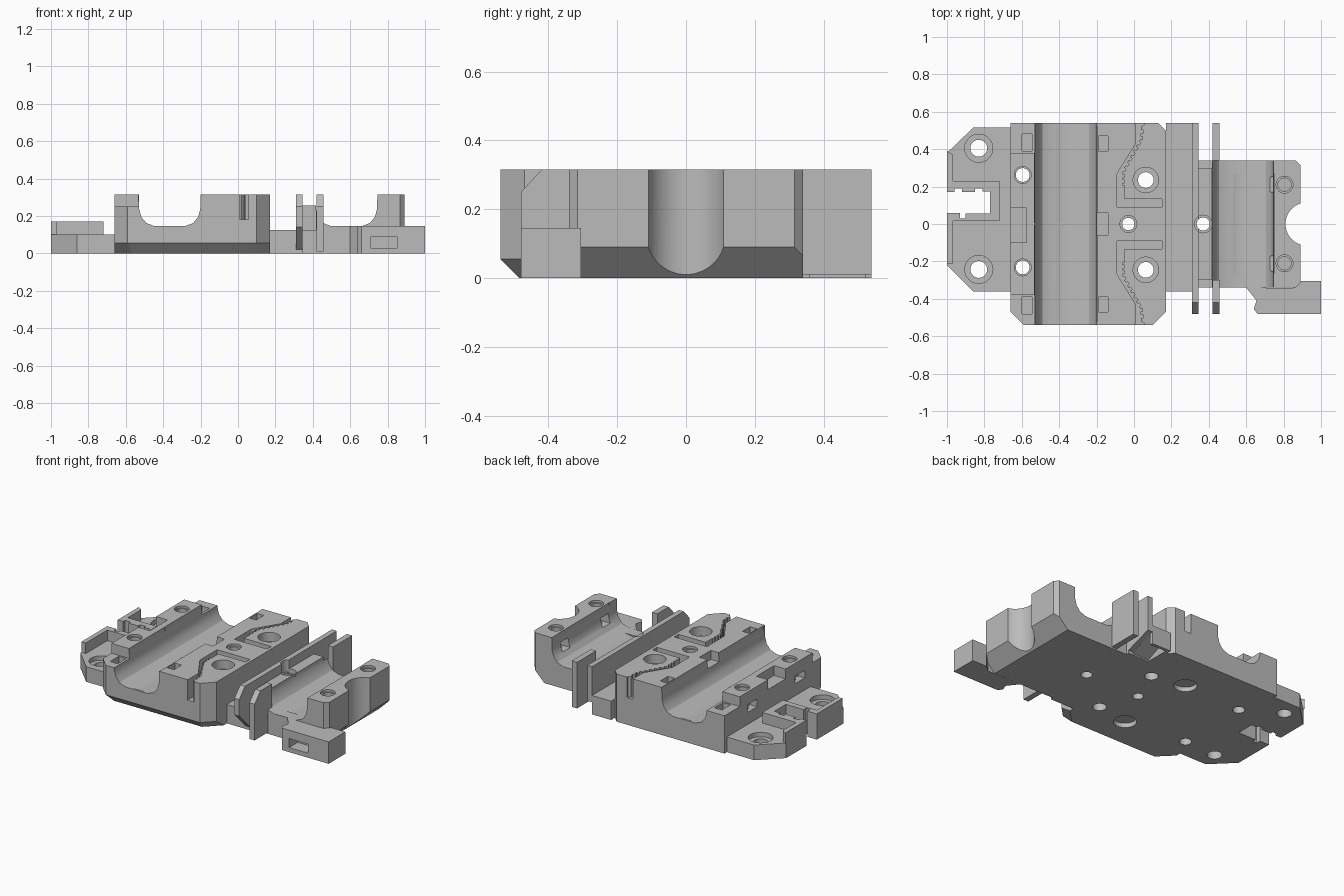
import bpy, bmesh, math
from mathutils import Vector

old = bpy.data.objects.get("Cube")
if old:
    bpy.data.objects.remove(old, do_unlink=True)

grey = bpy.data.materials.new("plain grey")
grey.use_nodes = True
grey.diffuse_color = (0.5, 0.5, 0.5, 1)
grey.node_tree.nodes["Principled BSDF"].inputs["Base Color"].default_value = (0.5, 0.5, 0.5, 1)


def prism(name, pts, lo, hi, axis="z"):
    """Extrude a closed outline along one axis."""
    place = {"z": lambda p: (p[0], p[1], lo), "y": lambda p: (p[0], lo, p[1]),
             "x": lambda p: (lo, p[0], p[1])}[axis]
    bm = bmesh.new()
    face = bm.faces.new([bm.verts.new(place(p)) for p in pts])
    ext = bmesh.ops.extrude_face_region(bm, geom=[face])
    step = Vector([(hi - lo) * (axis == a) for a in "xyz"])
    moved = [g for g in ext["geom"] if isinstance(g, bmesh.types.BMVert)]
    bmesh.ops.translate(bm, verts=moved, vec=step)
    bmesh.ops.recalc_face_normals(bm, faces=bm.faces)
    mesh = bpy.data.meshes.new(name)
    bm.to_mesh(mesh)
    bm.free()
    mesh.materials.append(grey)
    obj = bpy.data.objects.new(name, mesh)
    bpy.context.collection.objects.link(obj)
    return obj


def box(name, x0, x1, y0, y1, z0, z1):
    return prism(name, [(x0, y0), (x1, y0), (x1, y1), (x0, y1)], z0, z1)


def rod(a, b, r, lo, hi, axis="z", n=40):
    turn = 2 * math.pi / n
    return prism("cutter", [(a + r * math.cos(i * turn), b + r * math.sin(i * turn))
                            for i in range(n)], lo, hi, axis)


def cut(obj, *cutters):
    """Subtract the cutters, apply the result and remove them."""
    for c in cutters:
        c.hide_render = True
        mod = obj.modifiers.new("cut", "BOOLEAN")
        mod.operation, mod.solver, mod.object = "DIFFERENCE", "EXACT", c
    deps = bpy.context.evaluated_depsgraph_get()
    mesh = bpy.data.meshes.new_from_object(obj.evaluated_get(deps))
    obj.modifiers.clear()
    obj.data = mesh
    for c in cutters:
        bpy.data.objects.remove(c, do_unlink=True)


def hole(x, y, r, top, wide, depth, bottom=-0.1):
    """Hole with a counterbore below the given top."""
    return [rod(x, y, r, bottom, 0.5), rod(x, y, wide, top - depth, 0.5)]


def trough(cx):
    """Outline of a bearing channel with a flat bottom."""
    half = [(0.08, 0.145), (0.125, 0.162), (0.152, 0.195), (0.163, 0.235), (0.166, 0.34)]
    return [(cx - x, z) for x, z in reversed(half)] + [(cx + x, z) for x, z in half]


# Main carriage body with a chamfered front underside
body = prism("carriage_body", [(-0.66, 0.54), (-0.66, -0.47), (-0.59, -0.54), (0.10, -0.54),
                               (0.17, -0.47), (0.17, 0.50), (0.13, 0.54)], 0, 0.315)
bm = bmesh.new()
bm.from_mesh(body.data)
low = [e for e in bm.edges if all(v.co.z < 0.01 and v.co.y < -0.4 for v in e.verts)]
bmesh.ops.bevel(bm, geom=low, offset=0.055, segments=1, affect="EDGES")
bm.to_mesh(body.data)
bm.free()

cx = -0.365
cut(body, prism("cutter", trough(cx), -0.6, 0.6, "y"))
cut(body, rod(cx, 0.305, 0.168, 0.006, 0.525, "y", 64),
    rod(cx, 0.305, 0.168, -0.525, -0.006, "y", 64))

# Toothed belt grooves, low ledge ends, tie pockets and nut slots
teeth = []
track = [Vector(p) for p in ((-0.05, 0.19), (-0.05, 0.28), (0.045, 0.45), (0.05, 0.52))]
for a, b in zip(track, track[1:]):
    d = (b - a).normalized()
    out = Vector((-d.y, d.x)) * 0.012
    n = max(1, round((b - a).length / 0.03))
    for i in range(n):
        p, q = a.lerp(b, i / n), a.lerp(b, (i + 0.5) / n)
        teeth += [p, q, q + out, a.lerp(b, (i + 0.98) / n) + out]
groove = [(0.01, 0.56), (0.01, 0.43), (-0.09, 0.27), (-0.09, 0.09), (0.15, 0.09),
          (0.15, 0.135), (-0.05, 0.135)] + [tuple(p) for p in teeth] + [(0.055, 0.53), (0.055, 0.56)]

for s in (1, -1):
    def span(a, b):
        return sorted((s * a, s * b))
    cut(body, prism("cutter", [(x, s * y) for x, y in groove], 0.18, 0.4))
    cut(body, box("cutter", -0.7, -0.528, *span(0.38, 0.6), 0.25, 0.4))
    cut(body, box("cutter", -0.60, -0.545, *span(0.39, 0.48), 0.15, 0.4),
        box("cutter", -0.19, -0.14, *span(0.39, 0.47), 0.15, 0.4),
        box("cutter", -0.7, -0.61, *span(0.20, 0.30), 0.18, 0.23))
    cut(body, *hole(0.063, s * 0.24 - 0.005, 0.042, 0.315, 0.068, 0.06))
    cut(body, *hole(-0.595, s * 0.247 + 0.015, 0.037, 0.315, 0.045, 0.015))
    cut(body, rod(-0.165, s * 0.28, 0.07, -0.1, 0.03))
cut(body, *hole(-0.03, 0, 0.033, 0.315, 0.045, 0.015))
cut(body, box("cutter", -0.25, -0.14, -0.06, 0.06, 0.255, 0.4),
    box("cutter", -0.7, -0.575, -0.10, 0.085, 0.25, 0.4))

# Left mounting plate with belt holder
plate = prism("left_plate", [(-0.66, 0.515), (-0.86, 0.515), (-1, 0.38), (-1, -0.22),
                             (-0.86, -0.36), (-0.66, -0.36)], 0, 0.10)
slot = [(-1.1, 0.06), (-0.93, 0.06), (-0.93, 0.03), (-0.90, 0.03), (-0.90, 0.055), (-0.77, 0.055),
        (-0.77, 0.175), (-0.81, 0.175), (-0.81, 0.19), (-0.85, 0.19), (-0.85, 0.17),
        (-0.92, 0.17), (-0.92, 0.19), (-0.96, 0.19), (-0.96, 0.17), (-1.1, 0.17)]
cut(plate, prism("cutter", slot, -0.1, 0.5))
for y in (0.405, -0.243):
    cut(plate, *hole(-0.83, y, 0.045, 0.10, 0.075, 0.03))
holder = prism("belt_holder", [(-1, 0.39), (-1, -0.21), (-0.968, -0.21), (-0.968, 0.015),
                               (-0.72, 0.015), (-0.72, 0.23), (-0.968, 0.23), (-0.968, 0.37)],
               0.10, 0.17)
cut(holder, prism("cutter", slot, -0.1, 0.5))

# Low bridge between the body and the right carrier, hollowed under its back end
bridge = prism("bridge", [(0.17, -0.36), (0.345, -0.36), (0.345, 0.36), (0.31, 0.36),
                          (0.31, 0.54), (0.17, 0.54)], 0, 0.125)
cut(bridge, prism("cutter", [(0.36, -0.1), (0.52, -0.1), (0.52, 0.08), (0.36, 0.01)],
                  0.19, 0.4, "x"))
cut(bridge, *hole(0.37, 0, 0.035, 0.255, 0.047, 0.03))

# Thin upright fins
fin_front = [(-0.48, 0.25), (-0.42, 0.315)]
long_fin = prism("long_fin", [(-0.36, 0.02), (-0.48, 0.14)] + fin_front
                 + [(0.54, 0.315), (0.54, 0.08), (0.36, 0.02)], 0.31, 0.345, "x")
cut(long_fin, *hole(0.37, 0, 0.035, 0.315, 0.047, 0.08))
prism("front_fin", [(-0.30, 0.01), (-0.48, 0.01)] + fin_front + [(-0.30, 0.315)], 0.42, 0.458, "x")
prism("back_fin", [(0.34, 0.01), (0.54, 0.01), (0.54, 0.315), (0.34, 0.315)], 0.42, 0.458, "x")

# Right bearing carrier with a sloped end underside
carrier = prism("right_carrier", [(0.345, 0), (0.80, 0), (0.89, 0.09), (0.89, 0.315),
                                  (0.70, 0.315), (0.70, 0.255), (0.345, 0.255)], -0.34, 0.34, "y")
cut(carrier, prism("cutter", trough(0.58), -0.5, 0.5, "y"))
cut(carrier, rod(0.58, 0.305, 0.168, -0.265, 0.27, "y", 64))
cut(carrier, rod(0.925, 0, 0.115, -0.1, 0.5, "z", 64))
cut(carrier, *hole(0.37, 0, 0.035, 0.255, 0.047, 0.03))
for s in (1, -1):
    corner = [(0.86, s * 0.345), (0.90, s * 0.305), (0.90, s * 0.4), (0.86, s * 0.4)]
    cut(carrier, prism("cutter", corner, -0.1, 0.5))
    cut(carrier, *hole(0.805, s * 0.21, 0.035, 0.315, 0.045, 0.015, 0.1))
    ys = sorted((s * 0.17, s * 0.25))
    cut(carrier, box("cutter", 0.68, 0.80, *ys, 0.19, 0.25))
    ys = sorted((s * 0.30, s * 0.4))
    cut(carrier, box("cutter", 0.33, 0.418, *ys, 0.125, 0.4))

# Front right foot with a window
foot = prism("front_foot", [(0.60, -0.34), (0.655, -0.41), (0.64, -0.455), (0.66, -0.48), (1, -0.48),
                            (1, -0.305), (0.893, -0.305), (0.85, -0.342)], 0, 0.145)
cut(foot, box("cutter", 0.71, 0.85, -0.6, -0.39, 0.03, 0.09))

# Crisp edges with smooth curved walls
bpy.ops.object.select_all(action="DESELECT")
for obj in bpy.context.collection.objects:
    if obj.type == "MESH" and grey.name in obj.data.materials:
        obj.select_set(True)
        bpy.context.view_layer.objects.active = obj
bpy.ops.object.shade_smooth_by_angle(angle=math.radians(25))
